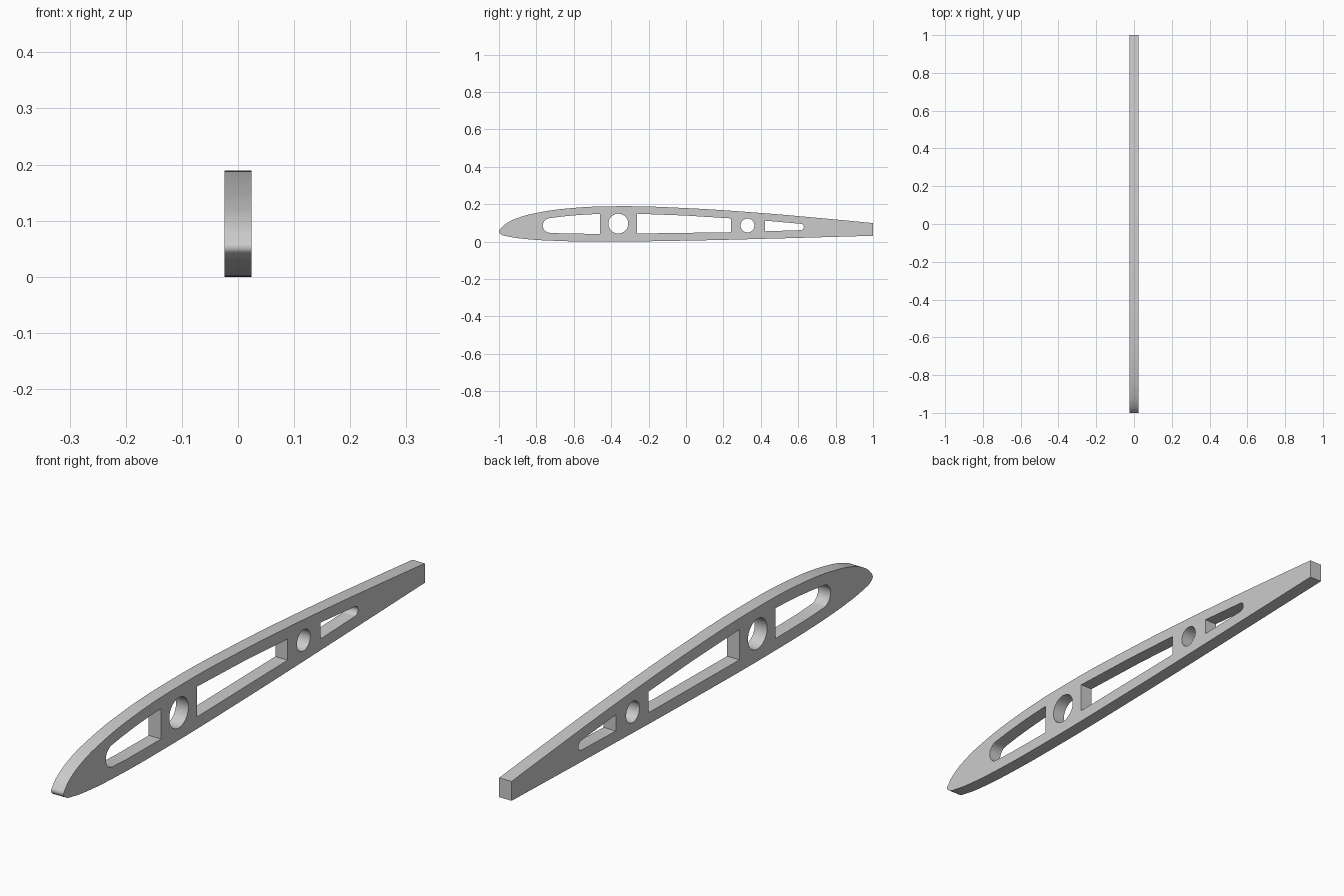
import bpy, bmesh
from math import cos, sin, pi, radians
from mathutils import Euler

cube = bpy.data.objects.get("Cube")
if cube:
    bpy.data.objects.remove(cube, do_unlink=True)

HALF_WIDTH = 0.024

grey = bpy.data.materials.new("plain grey")
colour = (0.6, 0.6, 0.6, 1)
grey.diffuse_color = colour
grey.use_nodes = True
grey.node_tree.nodes["Principled BSDF"].inputs["Base Color"].default_value = colour


def arc(y, z, r, start, end, steps):
    """Points along an arc, angles in degrees."""
    angles = [radians(start + (end - start) * i / steps) for i in range(steps + 1)]
    return [(y + r * cos(a), z + r * sin(a)) for a in angles]


curve = bpy.data.curves.new("wing_rib_profile", 'CURVE')
curve.dimensions = '2D'
curve.fill_mode = 'BOTH'
curve.extrude = HALF_WIDTH
curve.resolution_u = 10


def add_poly(points):
    spline = curve.splines.new('POLY')
    spline.points.add(len(points) - 1)
    for p, (y, z) in zip(spline.points, points):
        p.co = (y, z, 0, 1)
    spline.use_cyclic_u = True


# Airfoil outline: tail top, over the nose, back to tail bottom
top = [(1, 0.099), (0.8, 0.118), (0.4, 0.153), (0, 0.179), (-0.33, 0.189),
       (-0.6, 0.18), (-0.8, 0.153), (-0.9, 0.126), (-0.96, 0.097), (-0.99, 0.070)]
nose = [(-1, 0.052)]
bottom = [(-0.988, 0.038), (-0.95, 0.027), (-0.87, 0.015), (-0.7, 0.004),
          (-0.45, 0), (0, 0.005), (0.5, 0.017), (1, 0.031)]
outline = top + nose + bottom
spline = curve.splines.new('BEZIER')
spline.bezier_points.add(len(outline) - 1)
for i, (p, (y, z)) in enumerate(zip(spline.bezier_points, outline)):
    p.co = (y, z, 0)
    kind = 'VECTOR' if i in (0, len(outline) - 1) else 'AUTO'
    p.handle_left_type = p.handle_right_type = kind
spline.use_cyclic_u = True

# Round spar holes
for y, z, r in [(-0.362, 0.096, 0.053), (0.329, 0.086, 0.037)]:
    add_poly(arc(y, z, r, 0, 352.5, 47))

# Front window with a rounded forward end
add_poly([(-0.46, 0.041), (-0.46, 0.148), (-0.53, 0.145), (-0.6, 0.140), (-0.67, 0.133)]
         + arc(-0.727, 0.086, 0.039, 100, 262, 16) + [(-0.65, 0.043)])

# Long middle window
add_poly([(-0.262, 0.043), (0.241, 0.050), (0.241, 0.124), (0, 0.139), (-0.262, 0.149)])

# Rear window with a rounded aft end
add_poly([(0.422, 0.112), (0.422, 0.055)] + arc(0.613, 0.078, 0.017, -87, 84, 14))

# Turn the profile into one solid mesh standing upright
source = bpy.data.objects.new("profile", curve)
bpy.context.scene.collection.objects.link(source)
bpy.context.view_layer.update()
depsgraph = bpy.context.evaluated_depsgraph_get()
mesh = bpy.data.meshes.new_from_object(source.evaluated_get(depsgraph))
bpy.data.objects.remove(source, do_unlink=True)
mesh.transform(Euler((pi / 2, 0, pi / 2)).to_matrix().to_4x4())

bm = bmesh.new()
bm.from_mesh(mesh)
bmesh.ops.remove_doubles(bm, verts=bm.verts, dist=0.0001)
bmesh.ops.recalc_face_normals(bm, faces=bm.faces)
bm.to_mesh(mesh)
bm.free()
mesh.materials.clear()
mesh.materials.append(grey)

rib = bpy.data.objects.new("wing_rib", mesh)
bpy.context.scene.collection.objects.link(rib)
bpy.ops.object.select_all(action='DESELECT')
rib.select_set(True)
bpy.context.view_layer.objects.active = rib
bpy.ops.object.shade_smooth_by_angle(angle=radians(30))
